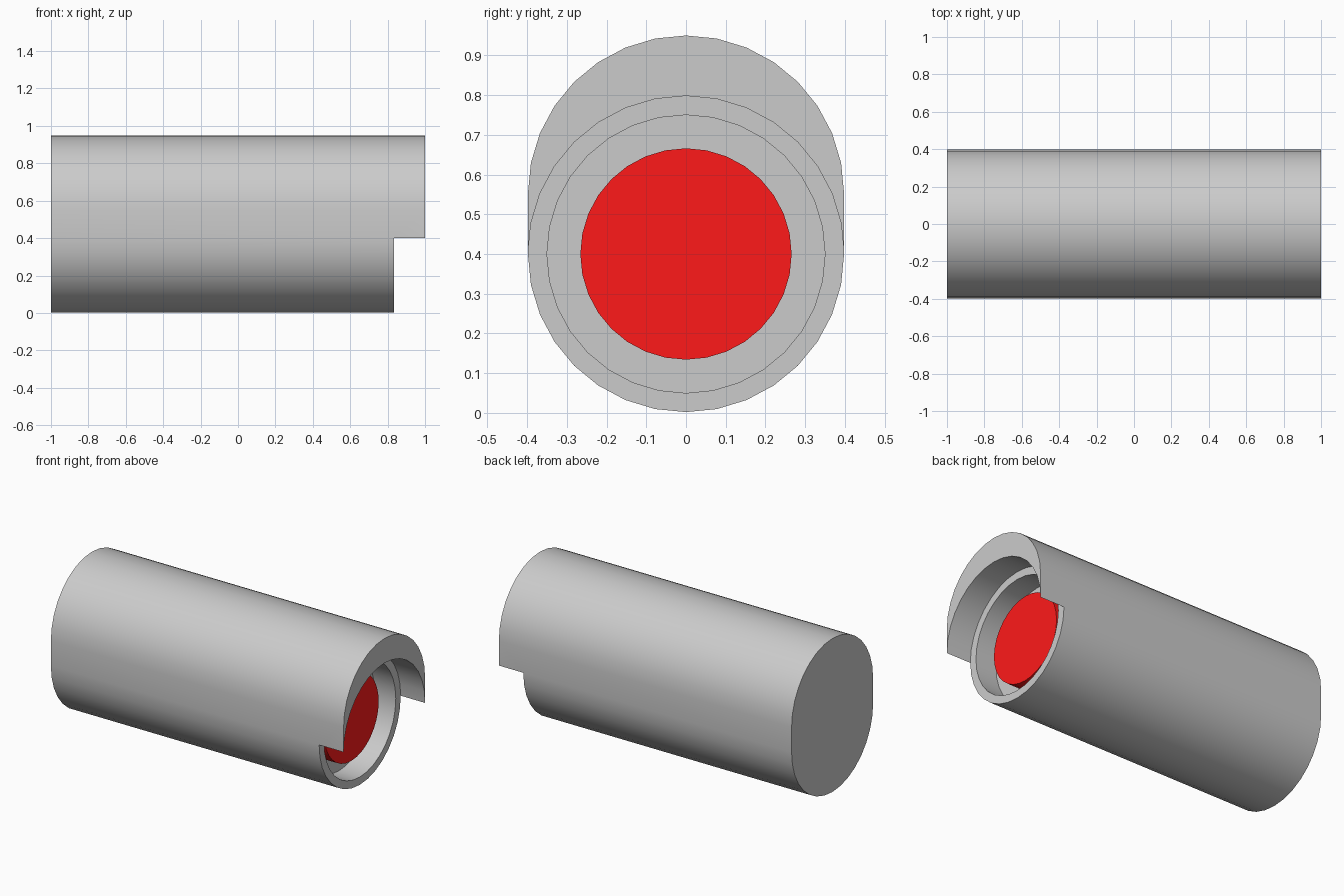
import bpy, bmesh
from math import pi, sin, cos

if "Cube" in bpy.data.objects:
    bpy.data.objects.remove(bpy.data.objects["Cube"])

R = 0.398          # outer radius
ZC = 0.4           # axis of the lamp opening
LIFT = 0.152       # how far the upper half of the shell is raised
FRONT, LIP, FLOOR = 0.833, 1.0, 0.69


def ring(bm, r, x_top, x_low=None, lift=0.0):
    """34 points: a raised upper half circle followed by the lower half circle."""
    x_low = x_top if x_low is None else x_low
    top = [(x_top, r * cos(pi * i / 16), ZC + lift + r * sin(pi * i / 16)) for i in range(17)]
    low = [(x_low, -r * cos(pi * i / 16), ZC - r * sin(pi * i / 16)) for i in range(17)]
    return [bm.verts.new(p) for p in top + low]


def finish(name, bm):
    bmesh.ops.remove_doubles(bm, verts=bm.verts, dist=1e-4)
    bmesh.ops.recalc_face_normals(bm, faces=bm.faces)
    mesh = bpy.data.meshes.new(name)
    bm.to_mesh(mesh)
    bm.free()
    obj = bpy.data.objects.new(name, mesh)
    bpy.context.collection.objects.link(obj)
    bpy.ops.object.select_all(action='DESELECT')
    obj.select_set(True)
    bpy.context.view_layer.objects.active = obj
    bpy.ops.object.shade_smooth_by_angle()
    return obj


def loft(name, bm, rings):
    for a, b in zip(rings, rings[1:]):
        for i in range(len(a)):
            j = (i + 1) % len(a)
            bm.faces.new((a[i], a[j], b[j], b[i]))
    bm.faces.new(rings[0])
    bm.faces.new(rings[-1])
    return finish(name, bm)


# Housing: oval shell, hooded lip over the upper half, round recess
bm = bmesh.new()
loft("housing", bm, [
    ring(bm, R, -1, lift=LIFT),
    ring(bm, R, FRONT, lift=LIFT),
    ring(bm, R, LIP, FRONT, lift=LIFT),
    ring(bm, R, LIP, FRONT),
    ring(bm, R, FRONT),
    ring(bm, 0.35, FRONT),
    ring(bm, 0.35, FLOOR),
])

# Red lens standing in the recess
bm = bmesh.new()
lens = loft("lens", bm, [ring(bm, 0.266, FLOOR - 0.01), ring(bm, 0.266, 0.775)])
red = bpy.data.materials.new("red")
red.diffuse_color = (1.0, 0.01, 0.01, 1)
red.use_nodes = True
red.node_tree.nodes["Principled BSDF"].inputs["Base Color"].default_value = red.diffuse_color
lens.data.materials.append(red)
